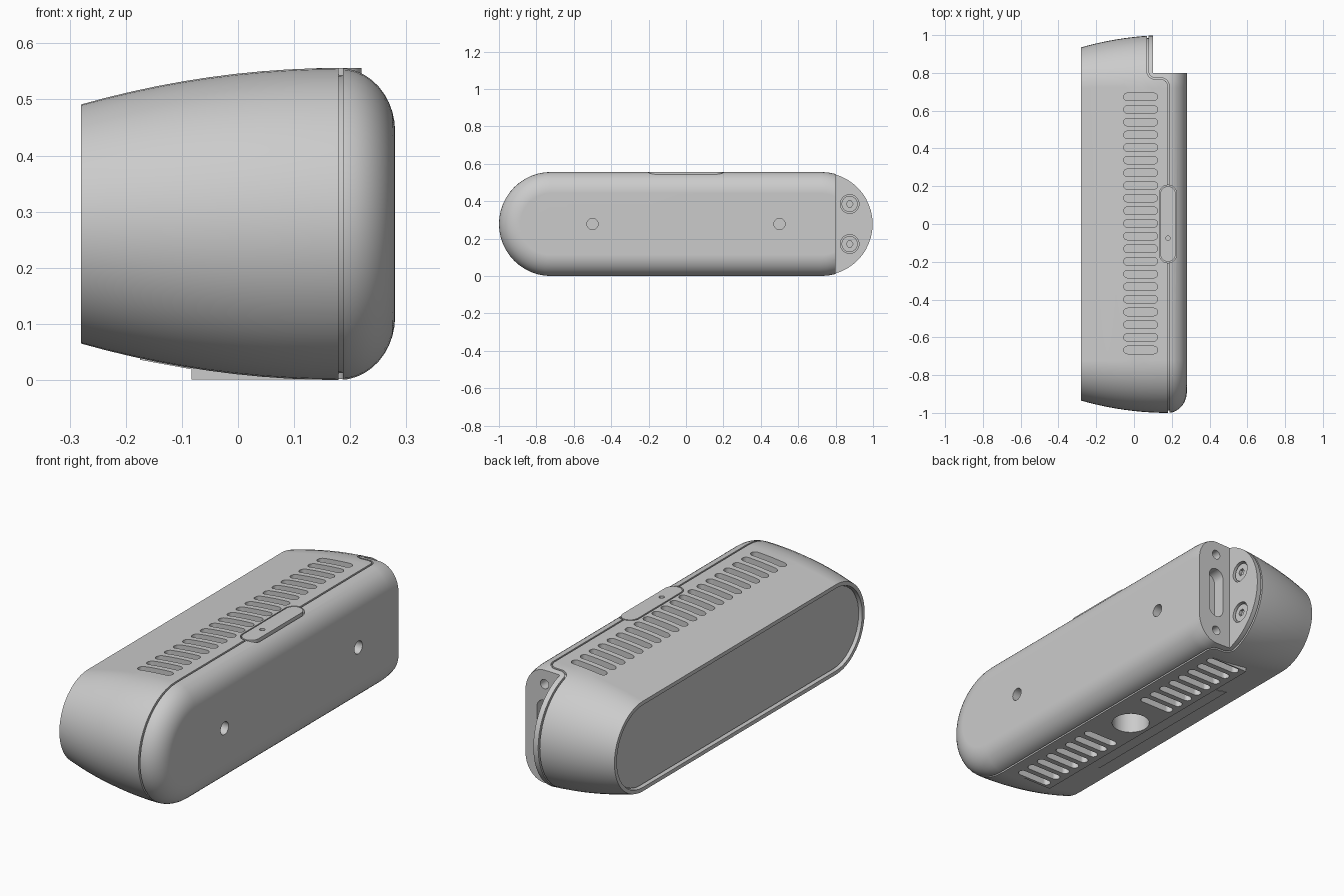
import bpy, bmesh, math
from mathutils import Vector

if "Cube" in bpy.data.objects:
    bpy.data.objects.remove(bpy.data.objects["Cube"])

MID = 0.278     # height of the long axis
HALF = 0.722    # half distance between the rounded end centres

grey = bpy.data.materials.new("light_grey")
grey.use_nodes = True
grey.diffuse_color = (0.6, 0.6, 0.6, 1)
grey.node_tree.nodes["Principled BSDF"].inputs["Base Color"].default_value = (0.6, 0.6, 0.6, 1)


def stadium(half, r, n=12):
    """Outline with straight sides along u and round ends."""
    pts = []
    for side in (1, -1):
        for i in range(n + 1):
            a = math.pi * (i / n - 0.5)
            pts.append((side * (half + r * math.cos(a)), side * r * math.sin(a)))
    return pts


def circle(r, n=32):
    return [(r * math.cos(2 * math.pi * i / n), r * math.sin(2 * math.pi * i / n)) for i in range(n)]


def skin(bm, rings):
    """Bridge equal rings and cap both ends."""
    loops = [[bm.verts.new(p) for p in ring] for ring in rings]
    for a, b in zip(loops, loops[1:]):
        for i in range(len(a)):
            j = (i + 1) % len(a)
            bm.faces.new((a[i], a[j], b[j], b[i]))
    bm.faces.new(loops[0][::-1])
    bm.faces.new(loops[-1])


AXES = {
    "x": lambda u, v, w: (w, u, v),   # outline in y, z
    "y": lambda u, v, w: (u, w, v),   # outline in x, z
    "z": lambda u, v, w: (u, v, w),   # outline in x, y
}


def prism(bm, outline, axis, lo, hi, at=(0, 0), turn=False):
    """Extrude a flat outline along an axis between lo and hi."""
    pts = [(v, u) if turn else (u, v) for u, v in outline]
    skin(bm, [[AXES[axis](u + at[0], v + at[1], w) for u, v in pts] for w in (lo, hi)])


def to_object(name, bm):
    bmesh.ops.recalc_face_normals(bm, faces=bm.faces)
    mesh = bpy.data.meshes.new(name)
    bm.to_mesh(mesh)
    bm.free()
    mesh.materials.append(grey)
    obj = bpy.data.objects.new(name, mesh)
    bpy.context.collection.objects.link(obj)
    return obj


def solid(name, *args, **kw):
    bm = bmesh.new()
    prism(bm, *args, **kw)
    return to_object(name, bm)


def activate(obj):
    bpy.ops.object.select_all(action="DESELECT")
    obj.select_set(True)
    bpy.context.view_layer.objects.active = obj


def boolean(obj, other, operation="DIFFERENCE"):
    mod = obj.modifiers.new("cut", "BOOLEAN")
    mod.operation, mod.solver, mod.object = operation, "EXACT", other
    activate(obj)
    bpy.ops.object.modifier_apply(modifier=mod.name)
    bpy.data.objects.remove(other)


def finish(obj):
    activate(obj)
    bpy.ops.object.shade_smooth_by_angle(angle=math.radians(28))
    mod = obj.modifiers.new("clean_normals", "WEIGHTED_NORMAL")
    mod.keep_sharp = True


def flare(x):
    """Body radius, widening from the window to the seam."""
    return MID - 0.065 * ((0.18 - x) / 0.46) ** 2


def loft(name, profile):
    bm = bmesh.new()
    skin(bm, [[(x, y, z + MID) for y, z in stadium(HALF, r, 24)] for x, r in profile])
    return to_object(name, bm)


# Body: flared barrel with a rounded rear cap
profile = [(-0.28 + 0.46 * i / 10, flare(-0.28 + 0.46 * i / 10)) for i in range(11)]
for i in range(1, 11):
    a = math.pi / 2 * i / 10
    profile.append((0.18 + 0.1 * math.sin(a), 0.165 + 0.113 * math.cos(a)))
body = loft("body", profile)
core = loft("core", [(x, r - 0.012) for x, r in profile[2:-2]])

# Seam groove, stepping forward around the end notch
path = [Vector((0.183, -1.1))]
for i in range(7):
    a = math.pi / 2 * i / 6
    path.append(Vector((0.143 + 0.04 * math.cos(a), 0.73 + 0.04 * math.sin(a))))
for i in range(7):
    a = math.pi / 2 * i / 6
    path.append(Vector((0.112 - 0.04 * math.sin(a), 0.81 - 0.04 * math.cos(a))))
path.append(Vector((0.072, 1.1)))
left, right = [], []
for i, p in enumerate(path):
    d = (path[min(i + 1, len(path) - 1)] - path[max(i - 1, 0)]).normalized()
    if i in (0, 1):
        d = Vector((0, 1))
    off = Vector((-d.y, d.x)) * 0.004
    left.append(tuple(p + off))
    right.append(tuple(p - off))
boolean(body, solid("seam_cutter", left + right[::-1], "z", -0.1, 0.7))
boolean(body, core, "UNION")

# Flat foot under the body
boolean(body, solid("foot", [(-0.083, -0.7), (0.17, -0.7), (0.17, 0.7), (-0.083, 0.7)],
                    "z", 0.001, 0.06), "UNION")

# Open notch at the back end
boolean(body, solid("notch_cutter", [(0.1, 0.8), (0.5, 0.8), (0.5, 1.2), (0.1, 1.2)], "z", -0.1, 0.7))

# All recesses: vents, mount hole, window, button, ports and screw holes
cut = bmesh.new()
slot = stadium(0.07, 0.02, 8)
for i in range(-10, 11):
    y = 0.067 * i + 0.003
    prism(cut, slot, "z", 0.515, 0.65, (0.035, y))
    if abs(i) >= 3:
        prism(cut, slot, "z", -0.1, 0.045, (0.035, y))
prism(cut, circle(0.085, 40), "z", -0.1, 0.15, (0.02, 0))
prism(cut, stadium(HALF, 0.195, 24), "x", -0.4, -0.25, (0, MID))
prism(cut, stadium(0.16, 0.046), "z", 0.535, 0.65, (0.18, 0), turn=True)
prism(cut, stadium(0.085, 0.04), "y", 0.74, 0.9, (0.18, MID), turn=True)
for side in (-1, 1):
    prism(cut, circle(0.03), "x", 0.23, 0.4, (0.5 * side, MID))
    prism(cut, circle(0.022), "y", 0.75, 0.9, (0.18, MID + 0.2 * side))
    prism(cut, circle(0.05), "x", 0.07, 0.3, (0.875, MID + 0.107 * side))
boolean(body, to_object("recess_cutter", cut))
finish(body)

# Window panel set into the front rim
window = solid("window_panel", stadium(HALF, 0.19, 24), "x", -0.265, -0.245, (0, MID))
finish(window)

# Top button with a pin hole
button = solid("top_button", stadium(0.16, 0.04), "z", 0.53, 0.556, (0.18, 0), turn=True)
boolean(button, solid("pin_cutter", circle(0.012, 16), "z", 0.545, 0.6, (0.18, -0.075)))
finish(button)

# Screws in the notch
for side, label in ((-1, "lower"), (1, "upper")):
    spot = (0.875, MID + 0.107 * side)
    screw = solid(label + "_screw", circle(0.043), "x", 0.065, 0.092, spot)
    boolean(screw, solid("socket_cutter", circle(0.018, 6), "x", 0.078, 0.2, spot))
    finish(screw)

# Thin plate on the sloping underside
plate = solid("underside_plate", [(-0.175, 0.036), (-0.085, 0.0195), (-0.085, 0.027), (-0.175, 0.044)],
              "y", -0.45, 0.45)
finish(plate)
